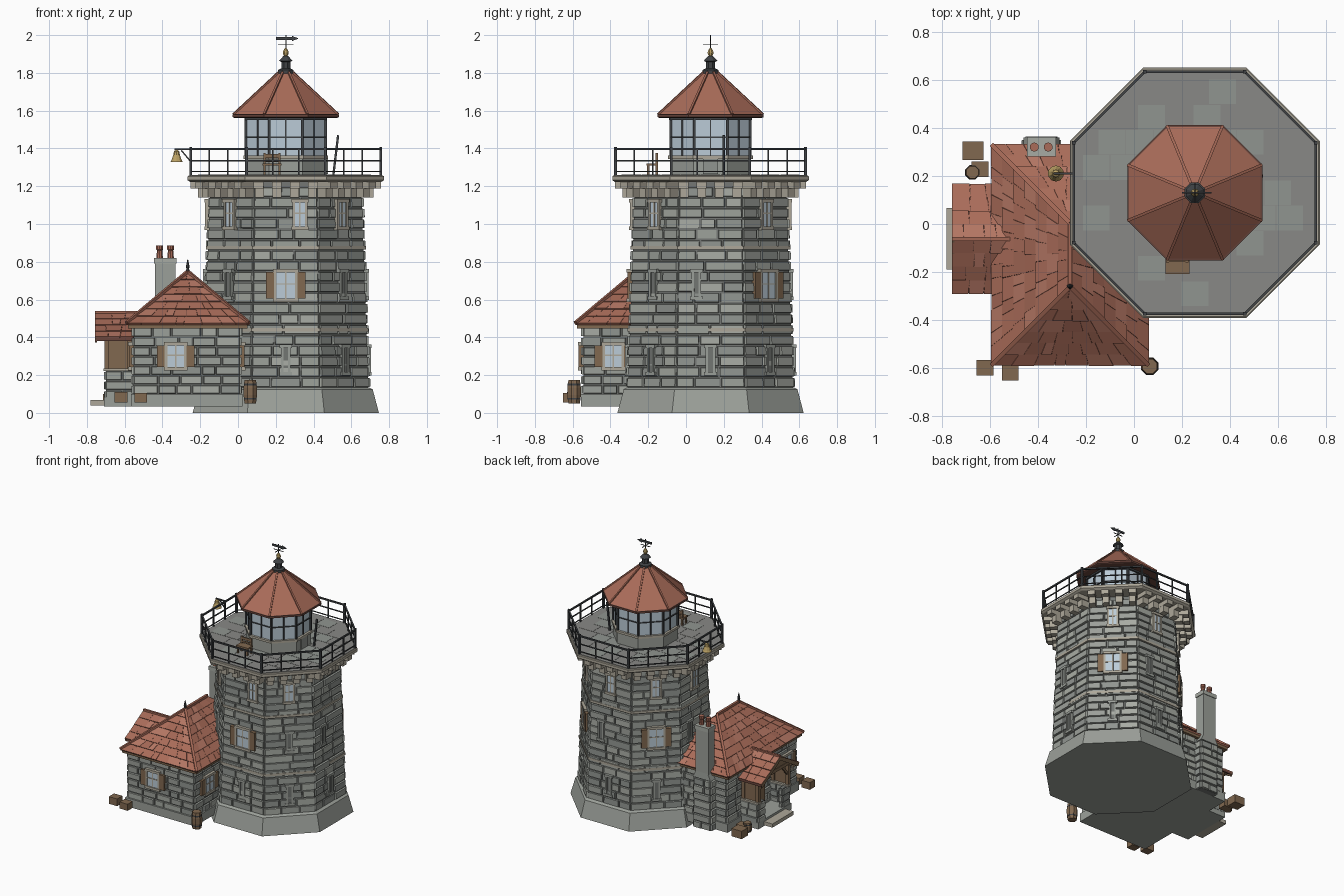
import bpy, bmesh, random
from math import cos, sin, pi, radians
from mathutils import Vector as V, Matrix as M

if "Cube" in bpy.data.objects:
    bpy.data.objects.remove(bpy.data.objects["Cube"])
random.seed(4)
COL = dict(stone=(.33, .35, .32), pale=(.39, .41, .37), dark=(.28, .30, .28), mortar=(.17, .18, .17),
           trim=(.42, .39, .32), tile=(.40, .15, .10), tile2=(.36, .135, .09), tile3=(.45, .18, .125),
           iron=(.05, .055, .06), wood=(.22, .14, .08), glass=(.50, .60, .68), brass=(.50, .36, .13),
           paving=(.25, .25, .24), ridge=(.14, .06, .045))
PARTS = {}
STONES, TILES = ['stone', 'pale', 'dark', 'stone'], ['tile', 'tile2', 'tile3', 'tile']
HEX = [(3, 2, 1, 0), (4, 5, 6, 7), (0, 1, 5, 4), (1, 2, 6, 5), (2, 3, 7, 6), (3, 0, 4, 7)]

def faces(name, col, pts, idx):
    """Add faces to the mesh collecting one named part in one colour."""
    bm = PARTS.setdefault((name, col), bmesh.new())
    vs = [bm.verts.new(p) for p in pts]
    for f in idx:
        bm.faces.new([vs[i] for i in f])

def box(name, col, c, s, F=M()):
    faces(name, col, [F @ V((c[0] + x * s[0] / 2, c[1] + y * s[1] / 2, c[2] + z * s[2] / 2))
                      for z in (-1, 1) for x, y in ((-1, -1), (1, -1), (1, 1), (-1, 1))], HEX)

def block(name, col, x0, x1, y0, y1, z0, z1):
    box(name, col, ((x0 + x1) / 2, (y0 + y1) / 2, (z0 + z1) / 2), (x1 - x0, y1 - y0, z1 - z0))

def beam(name, col, p, q, w, h=None):
    p, q = V(p), V(q)
    F = M.Translation((p + q) / 2) @ (q - p).to_track_quat('Y', 'Z').to_matrix().to_4x4()
    box(name, col, (0, 0, 0), (w, (q - p).length, h or w), F)

def lathe(name, col, x, y, prof, n=8):
    """Stack of n-sided rings; radius is measured to the flats."""
    pts = [(x + r / cos(pi / n) * cos((2 * i - 1) * pi / n), y + r / cos(pi / n) * sin((2 * i - 1) * pi / n), z)
           for r, z in prof for i in range(n)]
    m = (len(prof) - 1) * n
    idx = [(j + i, j + (i + 1) % n, j + n + (i + 1) % n, j + n + i) for j in range(0, m, n) for i in range(n)]
    faces(name, col, pts, idx + [tuple(range(n))[::-1], tuple(range(m, m + n))])

def patch(name, cols, bl, br, tl, tr, rows, w, gap, d, tilt=0.0, cham=.004):
    """Cover a four-cornered face with rows of random blocks or lapped tiles."""
    bl, br, tl, tr = map(V, (bl, br, tl, tr))
    n = (br - bl).cross(tl - bl).normalized()
    H = ((tl + tr) / 2 - (bl + br) / 2).length
    for j in range(rows):
        t0, t1 = j / rows, (j + 1) / rows - gap / H
        L = (br - bl).lerp(tr - tl, t0).length
        k = max(1, round(L / w + random.uniform(-.5, .5)))
        cut = [0] + [(i + random.uniform(-.28, .28)) / k for i in range(1, k)] + [1]
        g, e, f = gap / L / 2, cham / L, cham / H
        for a, b in zip(cut, cut[1:]):
            o = d * random.uniform(.55, 1.1)
            a, b = (a + g if a else 0), (b - g if b < 1 else 1)
            q = [(a, t0, -.006), (b, t0, -.006), (b, t1, -.006), (a, t1, -.006), (a + e, t0 + f, o),
                 (b - e, t0 + f, o), (b - e, t1 - f, o * (1 - tilt)), (a + e, t1 - f, o * (1 - tilt))]
            faces(name, random.choice(cols), [bl.lerp(br, s).lerp(tl.lerp(tr, s), t) + n * h for s, t, h in q], HEX)

def frame(x, y, z, ang):
    """Local axes on a wall: x along it, -y outward, z up."""
    return M.Translation((x, y, z)) @ M.Rotation(radians(ang + 90), 4, 'Z')

def window(name, F, w, h, shutters=False):
    box(name + "_glass", 'glass', (0, -.004, 0), (w, .03, h), F)
    for s in (-1, 1):
        box(name + "_surround", 'trim', (s * (w / 2 + .006), -.004, 0), (.014, .042, h), F)
        box(name + "_surround", 'trim', (0, -.006, s * (h / 2 + .008)), (w + .035, .046, .018), F)
        if shutters:
            box(name + "_shutter", 'wood', (s * (w / 2 + .034), -.012, 0), (.042, .026, h), F)
    box(name + "_bars", 'trim', (0, -.016, 0), (.008, .014, h), F)
    box(name + "_bars", 'trim', (0, -.016, h * .05), (w, .014, .007), F)

def slit(F, h=.13):
    box("slit_opening", 'mortar', (0, 0, 0), (.026, .03, h), F)
    for s in (-1, 1):
        box("slit_surround", 'stone', (s * .019, -.002, 0), (.013, .04, h), F)
        box("slit_surround", 'stone', (0, -.002, s * (h / 2 + .008)), (.068, .044, .018), F)

# ---- tower
CX, CY = .253, .13
def apo(z): return .435 - .036 * (z - .13) / 1.02
def corner(a, z, k):
    t = (k - .5) * pi / 4
    return V((CX + a / cos(pi / 8) * cos(t), CY + a / cos(pi / 8) * sin(t), z))
def wall(k, z, off=0):
    t = k * pi / 4
    return frame(CX + apo(z) * cos(t) - off * sin(t), CY + apo(z) * sin(t) + off * cos(t), z, k * 45)
def ring(name, col, *prof): lathe(name, col, CX, CY, prof)
ring("tower_plinth", 'stone', (.493, 0), (.460, .125), (.44, .135))
ring("tower_core", 'mortar', (.437, .12), (apo(1.22) + .002, 1.222))
for z in (.44, .875):
    ring("string_course", 'trim', (apo(z) + .015, z - .009), (apo(z) + .015, z + .009))
for k in range(8):
    patch("tower_stones", STONES, *[corner(apo(z), z, i) for z in (.135, 1.2) for i in (k, k + 1)], 19, .125, .005, .014)
    # low slits, then shuttered or slit openings, then upper windows
    slit(wall(k, .28))
    if k in (1, 3, 6):
        window("middle_window", wall(k, .675), .10, .14, True)
    else:
        slit(wall(k, .68, 0 if k % 2 else -.075))
    if k:
        window("upper_window", wall(k, 1.05, .075 if k == 6 else 0), .055, .13)
    # stepped corbels under the gallery
    for i in range(4):
        u, F = (i - 1.5) * .1, frame(CX, CY, 0, k * 45)
        box("gallery_corbel", 'trim', (u * .93, -.425, 1.17), (.046, .08, .06), F)
        box("gallery_corbel", 'trim', (u * .96, -.45, 1.208), (.052, .11, .038), F)

# ---- gallery paving and railing
ring("gallery_slab", 'trim', (.505, 1.222), (.52, 1.232), (.52, 1.252), (.515, 1.256))
ring("gallery_paving", 'paving', (.508, 1.25), (.508, 1.26))
for k in range(8):
    a, b = corner(.503, 0, k), corner(.503, 0, k + 1)
    for z, w in ((1.278, .006), (1.335, .007), (1.396, .011)):
        beam("railing_rail", 'iron', a + V((0, 0, z)), b + V((0, 0, z)), w)
    for i in range(3):
        p = a.lerp(b, i / 3)
        beam("railing_post", 'iron', p + V((0, 0, 1.255)), p + V((0, 0, 1.398 if i else 1.408)), .008 if i else .014)
for i in range(-4, 5):
    for j in range(-4, 5):
        x, y = j * .115 + (i % 2) * .05, i * .105
        if max(abs(x), abs(y)) < .45 and abs(x) + abs(y) < .60:
            box("paving_slab", random.choice(['paving', 'dark']), (CX + x, CY + y, 1.26), (.112, .102, .003))

# ---- lantern room
ring("lantern_base", 'stone', (.215, 1.255), (.215, 1.35))
ring("lantern_sill", 'trim', (.224, 1.345), (.224, 1.362))
ring("lantern_glass", 'glass', (.207, 1.36), (.207, 1.57))
ring("lantern_head", 'iron', (.219, 1.55), (.219, 1.57))
ring("lantern_eave", 'ridge', (.272, 1.562), (.281, 1.566), (.281, 1.580), (.27, 1.582))
ring("lantern_roof", 'tile', (.277, 1.578), (.033, 1.805))
for k in range(8):
    a, b = corner(.211, 0, k), corner(.211, 0, k + 1)
    for p, w in ((a, .013), (a.lerp(b, .5), .007)):
        beam("lantern_mullion", 'iron', p + V((0, 0, 1.36)), p + V((0, 0, 1.56)), w)
    beam("lantern_bar", 'iron', a + V((0, 0, 1.46)), b + V((0, 0, 1.46)), .007)
    beam("lantern_roof_rib", 'tile2', corner(.277, 1.580, k), corner(.033, 1.807, k), .012)
box("lantern_door", 'dark', (0, -.217, 1.31), (.08, .012, .09), frame(CX, CY, 0, 0))

# ---- vent, ball and weathervane
ring("roof_vent", 'iron', (.042, 1.797), (.042, 1.815), (.024, 1.824), (.024, 1.858), (.036, 1.864), (.012, 1.89))
ring("finial_ball", 'brass', (.006, 1.886), (.013, 1.896), (.016, 1.908), (.012, 1.92), (.004, 1.932))
beam("vane_mast", 'iron', (CX, CY, 1.93), (CX, CY, 2.0), .005)
for d in (V((.04, 0, 0)), V((0, .04, 0))):
    beam("vane_cross", 'iron', V((CX, CY, 1.952)) - d, V((CX, CY, 1.952)) + d, .004)
beam("vane_arrow", 'iron', (.20, CY, 1.982), (.29, CY, 1.982), .006, .016)
PRISM = [(0, 2, 1), (3, 4, 5), (0, 1, 4, 3), (1, 2, 5, 4), (2, 0, 3, 5)]
faces("vane_head", 'iron', [(x, CY + y, z) for y in (-.003, .003) for x, z in ((.285, 1.968), (.322, 1.982), (.285, 1.996))], PRISM)

# ---- gallery clutter: bell on a bracket, chair, leaning pole
beam("bell_bracket", 'iron', (-.25, .21, 1.395), (-.335, .21, 1.395), .009)
beam("bell_bracket", 'iron', (-.25, .21, 1.33), (-.30, .21, 1.39), .007)
lathe("bell", 'brass', -.325, .21, [(.032, 1.328), (.026, 1.34), (.018, 1.365), (.014, 1.385), (.005, 1.392)], 10)
for x in (.14, .22):
    for y, h in ((-.2, 1.32), (-.155, 1.375)):
        beam("chair_leg", 'wood', (x, y, 1.26), (x, y, h), .012)
for y, z, s in ((-.178, 1.315, (.10, .06, .012)), (-.155, 1.36, (.09, .008, .02)), (-.155, 1.335, (.09, .008, .012))):
    box("chair_seat", 'wood', (.18, y, z), s)
beam("leaning_pole", 'iron', (.505, .20, 1.26), (.53, .20, 1.47), .012)

# ---- keeper's house walls
X0, X1, Y0, Y1 = -.553, .010, -.543, .293
def walls(name, x0, x1, y0, y1, z0, z1, rows, d=.012):
    block(name + "_core", 'mortar', x0, x1, y0, y1, z0, z1)
    c = [(x0, y0), (x1, y0), (x1, y1), (x0, y1), (x0, y0)]
    for p, q in zip(c, c[1:]):
        patch(name + "_stones", STONES, (*p, z0), (*q, z0), (*p, z1), (*q, z1), rows, .11, .005, d)
block("house_plinth", 'stone', X0 - .014, X1 + .014, Y0 - .014, Y1 + .014, .035, .10)
walls("house_wall", X0, X1, Y0, Y1, .10, .455, 7)
for x, y, a in ((-.33, Y0, -90), (X1, -.385, 0), (X0, -.41, 180)):
    window("house_window", frame(x, y, .30, a), .09, .115, True)

# ---- hipped house roof
E = [V((x, y, .470)) for x, y in ((-.59, -.585), (.058, -.585), (.058, .328), (-.59, .328))]
R0, R1 = V((-.266, -.26, .742)), V((-.266, .004, .742))
block("house_eave", 'wood', -.582, .050, -.577, .320, .448, .470)
faces("house_roof", 'ridge', E + [R0, R1], [(3, 2, 1, 0), (0, 1, 4), (1, 2, 5, 4), (2, 3, 5), (3, 0, 4, 5)])
for a, b, c, d in ((E[0], E[1], R0, R0), (E[1], E[2], R0, R1), (E[2], E[3], R1, R1), (E[3], E[0], R1, R0)):
    patch("house_roof_tiles", TILES, a, b, c, d, 7, .075, .0015, .008, .6, 0)
for a, b in ((E[0], R0), (E[1], R0), (E[3], R1), (R0, R1)):
    beam("roof_ridge", 'tile2', a + V((0, 0, .005)), b + V((0, 0, .005)), .018)
lathe("roof_spike", 'iron', R0.x, R0.y, [(.012, .74), (.007, .765), (.010, .772), (.002, .812)])

# ---- porch with low walls, timber posts and gabled roof
PY = -.062
block("porch_floor", 'stone', -.71, X0, -.262, .138, .035, .085)
block("porch_step", 'trim', -.78, -.70, -.19, .066, .04, .068)
for s in (-1, 1):
    y = PY + s * .18
    walls("porch_wall", -.70, X0, y - .014, y + .014, .07, .225, 3, .009)
    walls("porch_pier", -.70, -.67, *sorted((y, PY + s * .11)), .07, .225, 3, .009)
    block("porch_rail", 'trim', -.712, X0, y - .022, y + .022, .222, .236)
    block("porch_side_boards", 'wood', -.69, X0, y - .005, y + .005, .23, .41)
    for x in (-.695, -.575):
        beam("porch_post", 'wood', (x, y, .23), (x, y, .41), .026)
    beam("porch_plate", 'wood', (-.735, y, .405), (X0, y, .405), .026)
    beam("porch_brace", 'wood', (-.695, y, .31), (-.695, y - s * .08, .40), .016)
    q = [V((x, PY + s * w, z)) for x, w, z in ((-.757, .226, .397), (-.555, .226, .397), (-.757, 0, .528), (-.515, 0, .528))]
    a, b, c, d = q if s < 0 else (q[1], q[0], q[3], q[2])
    faces("porch_roof", 'ridge', [p - V((0, 0, .016)) for p in (a, b, d, c)] + [a, b, d, c], HEX)
    patch("porch_roof_tiles", TILES, a, b, c, d, 4, .07, .0015, .008, .6, 0)
    beam("porch_barge_board", 'wood', (-.752, PY + s * .222, .385), (-.752, PY, .516), .012, .026)
beam("porch_ridge", 'tile2', (-.757, PY, .532), (-.515, PY, .532), .016)
beam("porch_tie", 'wood', (-.70, PY - .19, .405), (-.70, PY + .19, .405), .024)
faces("porch_gable", 'wood', [(x, PY + y, z) for x in (-.708, -.69) for y, z in ((-.19, .405), (.19, .405), (0, .513))], PRISM)
box("door", 'wood', (0, -.016, 0), (.12, .03, .28), frame(X0, PY, .23, 180))

# ---- chimney with two pots
walls("chimney_base", -.455, -.315, .26, .352, .035, .42, 7)
faces("chimney_shoulder", 'stone', [(x, y, z) for z, x0, x1, y0, y1 in ((.42, -.46, -.31, .26, .36), (.47, -.436, -.334, .28, .358))
                                    for x, y in ((x0, y0), (x1, y0), (x1, y1), (x0, y1))], HEX)
block("chimney_stack", 'stone', -.44, -.33, .285, .358, .44, .80)
block("chimney_cap", 'pale', -.445, -.325, .280, .362, .79, .82)
for x in (-.415, -.357):
    lathe("chimney_pot", 'tile', x, .32, [(.018, .815), (.014, .86), (.018, .865), (.018, .885)], 10)

# ---- crates and barrels outside
for x, y, z, s, h in ((-.62, -.598, .055, .07, .055), (-.515, -.62, .055, .068, .05), (-.67, .305, .04, .087, .06), (-.64, .228, .04, .07, .055)):
    box("crate", 'wood', (x, y, z + h / 2), (s, s * .9, h))
for x, y, z, r, h in ((-.672, .215, .04, .03, .07), (.065, -.592, .05, .036, .125)):
    lathe("barrel", 'wood', x, y, [(r * .84, z), (r, z + h * .35), (r, z + h * .65), (r * .84, z + h)])
    for q in (.2, .8):
        lathe("barrel_hoop", 'iron', x, y, [(r * .95, z + q * h - .005), (r * .95, z + q * h + .005)])

# ---- turn every collected part into an object
for (name, col), bm in PARTS.items():
    bmesh.ops.remove_doubles(bm, verts=bm.verts, dist=1e-6)
    bmesh.ops.recalc_face_normals(bm, faces=bm.faces)
    me = bpy.data.meshes.new(name)
    bm.to_mesh(me)
    mat = bpy.data.materials.get(col) or bpy.data.materials.new(col)
    mat.diffuse_color = (*COL[col], 1)
    mat.use_nodes = True
    mat.node_tree.nodes["Principled BSDF"].inputs["Base Color"].default_value = mat.diffuse_color
    me.materials.append(mat)
    bpy.context.collection.objects.link(bpy.data.objects.new(name, me))
